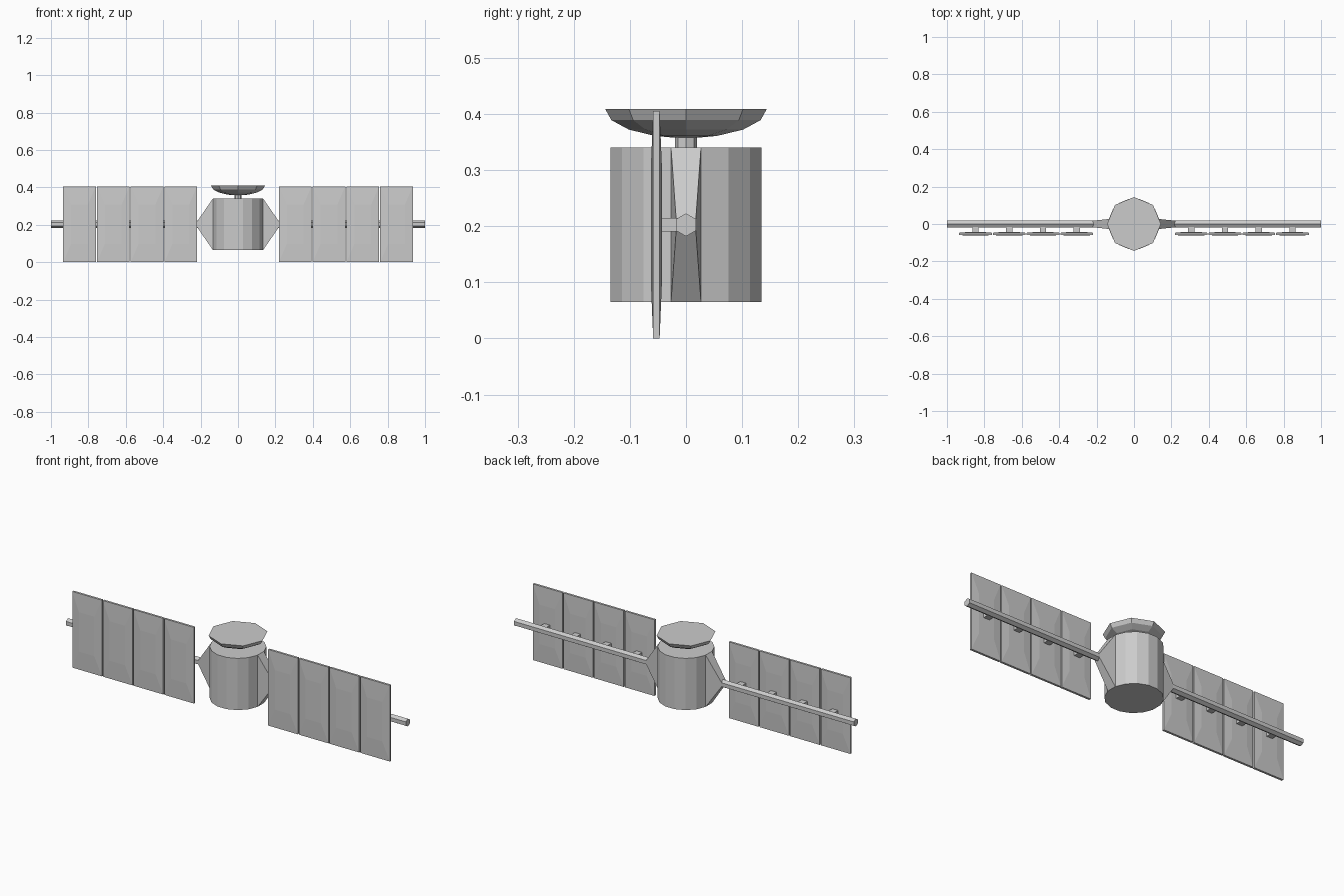
import bpy, bmesh, math

if "Cube" in bpy.data.objects:
    bpy.data.objects.remove(bpy.data.objects["Cube"])

MID = 0.2025  # height of the boom axis


def loft(name, rings):
    """Closed solid skinned through rings of equal point count."""
    bm = bmesh.new()
    loops = [[bm.verts.new(p) for p in ring] for ring in rings]
    n = len(loops[0])
    for a, b in zip(loops, loops[1:]):
        for i in range(n):
            j = (i + 1) % n
            bm.faces.new((a[i], a[j], b[j], b[i]))
    bm.faces.new(loops[0][::-1])
    bm.faces.new(loops[-1])
    bmesh.ops.recalc_face_normals(bm, faces=bm.faces)
    mesh = bpy.data.meshes.new(name)
    bm.to_mesh(mesh)
    bm.free()
    obj = bpy.data.objects.new(name, mesh)
    bpy.context.collection.objects.link(obj)
    return obj


def ring_z(r, z, n, turn=0.0):
    return [(r * math.cos(math.tau * (i + turn) / n),
             r * math.sin(math.tau * (i + turn) / n), z) for i in range(n)]


def rect_x(x, hy, hz):
    return [(x, sy * hy, MID + sz * hz)
            for sy, sz in ((-1, -1), (1, -1), (1, 1), (-1, 1))]


def rect_y(x, y, hx, hz):
    return [(x + sx * hx, y, MID + sz * hz)
            for sx, sz in ((-1, -1), (1, -1), (1, 1), (-1, 1))]


def hex_x(x, r):
    return [(x, r * math.sin(i * math.pi / 3), MID + r * math.cos(i * math.pi / 3))
            for i in range(6)]


# Sixteen-sided body, with a flat face towards each wing
loft("body", [ring_z(0.137, 0.065, 16, 0.5), ring_z(0.137, 0.34, 16, 0.5)])

# Dish: squashed eight-sided half sphere with a flat top, on a short post
dish = [ring_z(0.144 * math.cos(a), 0.409 - 0.052 * math.sin(a), 8)
        for a in (math.radians(d) for d in (84, 67.5, 45, 22.5, 0))]
loft("dish", dish)
loft("dish_post", [ring_z(0.02, 0.335, 8), ring_z(0.02, 0.362, 8)])

for side, s in (("right", 1), ("left", -1)):
    # Tapered shoulder growing out of the body face
    loft(f"{side}_shoulder", [rect_x(s * 0.1343, 0.0267, 0.1375),
                              rect_x(s * 0.222, 0.0175, 0.0103)])
    # Hexagonal boom
    loft(f"{side}_boom", [hex_x(s * 0.21, 0.0205), hex_x(s * 1.0, 0.0205)])
    # Four solar panels, slightly bulged front and back, on small mounts
    for i in range(4):
        x = s * (0.306 + 0.1805 * i)
        loft(f"{side}_panel_{i + 1}", [rect_y(x, -0.0625, 0.045, 0.105),
                                       rect_y(x, -0.0585, 0.087, 0.2025),
                                       rect_y(x, -0.047, 0.087, 0.2025),
                                       rect_y(x, -0.043, 0.045, 0.105)])
        loft(f"{side}_mount_{i + 1}", [rect_y(x, -0.046, 0.017, 0.012),
                                       rect_y(x, -0.012, 0.017, 0.012)])
